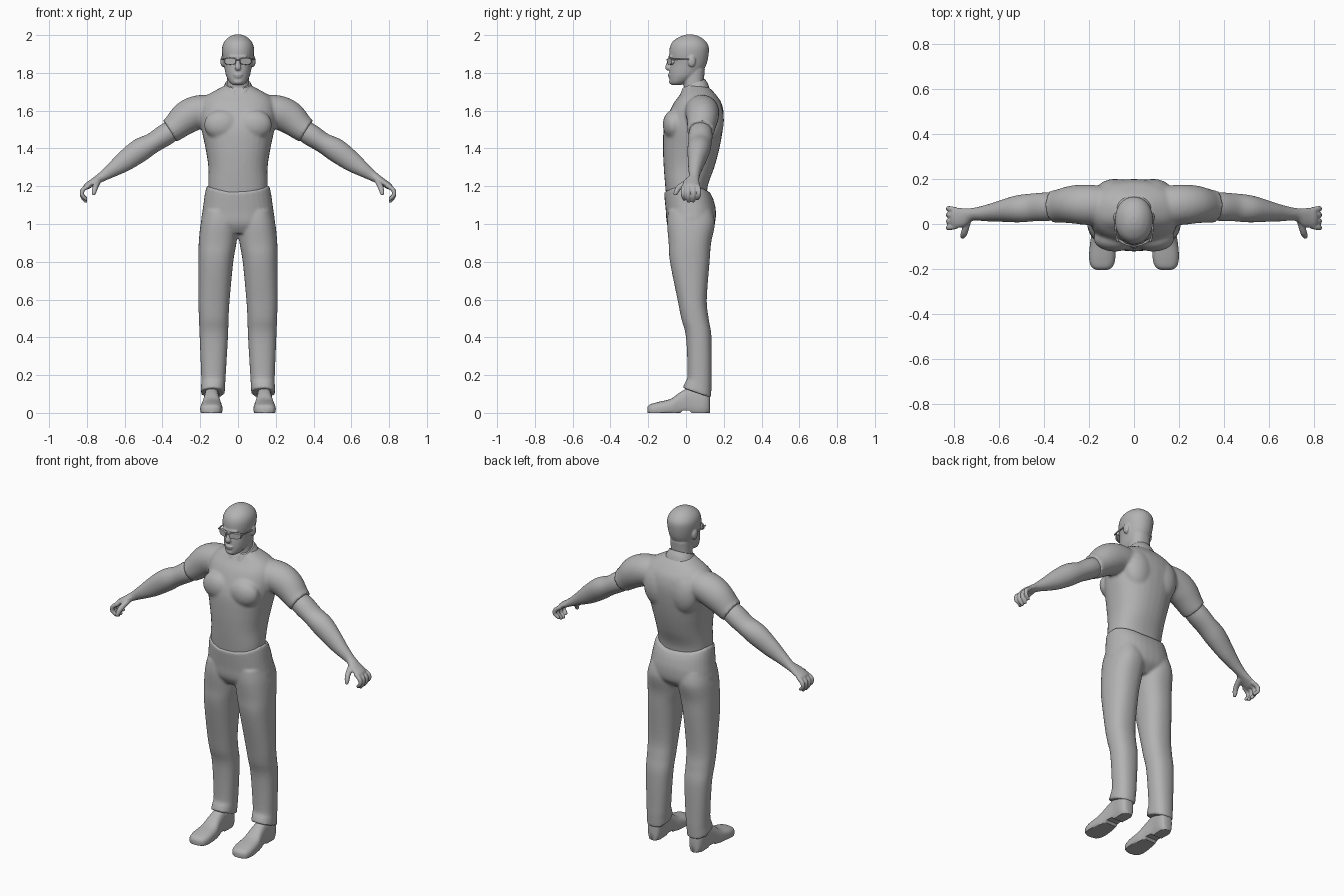
import bpy, bmesh, math
from mathutils import Vector, Matrix

cube = bpy.data.objects.get("Cube")
if cube:
    bpy.data.objects.remove(cube, do_unlink=True)

SIDES = 32
grey = bpy.data.materials.new("plain grey")
grey.use_nodes = True
grey.diffuse_color = (.45, .45, .45, 1)
for node in grey.node_tree.nodes:
    if node.type == 'BSDF_PRINCIPLED':
        node.inputs["Base Color"].default_value = grey.diffuse_color


def smooth_rows(rows, steps):
    """Pass a smooth spline through rows of numbers."""
    padded = [rows[0]] + list(rows) + [rows[-1]]
    result = []
    for i in range(len(rows) - 1):
        quad = padded[i:i + 4]
        for k in range(steps):
            t = k / steps
            result.append([
                b + .5 * t * (c - a + t * (2 * a - 5 * b + 4 * c - d + t * (3 * (b - c) + d - a)))
                for a, b, c, d in zip(*quad)])
    result.append(list(rows[-1]))
    return result


def skin_rings(bm, rings):
    loops = [[bm.verts.new(p) for p in ring] for ring in rings]
    for low, high in zip(loops, loops[1:]):
        for i in range(len(low)):
            j = (i + 1) % len(low)
            bm.faces.new((low[i], low[j], high[j], high[i]))
    bm.faces.new(loops[0][::-1])
    bm.faces.new(loops[-1])


def circle(power=2):
    """Unit superellipse points."""
    for k in range(SIDES):
        a = 2 * math.pi * k / SIDES
        yield [math.copysign(abs(f) ** (2 / power), f) for f in (math.cos(a), math.sin(a))]


def stack(bm, rows, side=1, axis='Z', power=2.3, steps=5):
    """Parallel rings; each row is (position, x from, x to, other from, other to)."""
    rings = []
    for w, x0, x1, b0, b1 in smooth_rows(rows, steps):
        ring = []
        for c, s in circle(power):
            x = side * ((x0 + x1) / 2 + c * (x1 - x0) / 2)
            b = (b0 + b1) / 2 + s * (b1 - b0) / 2
            ring.append((x, b, w) if axis == 'Z' else (x, w, b))
        rings.append(ring)
    skin_rings(bm, rings)


def centred(rows):
    """Turn (z, half width, front, back) into rows for stack."""
    return [(z, -r, r, f, b) for z, r, f, b in rows]


def tube(bm, rows, side=1, steps=5):
    """Rings across a path; each row is (x, y, z, depth radius, height radius)."""
    rows = smooth_rows(rows, steps)
    points = [Vector((side * r[0], r[1], r[2])) for r in rows]
    whole = (points[-1] - points[0]).normalized()
    guide = Vector((1, 0, 0)) if abs(whole.y) > .9 else Vector((0, 1, 0))
    rings = []
    for i, p in enumerate(points):
        t = (points[min(i + 1, len(points) - 1)] - points[max(i - 1, 0)]).normalized()
        a = (guide - t * guide.dot(t)).normalized()
        b = t.cross(a)
        rings.append([p + a * c * rows[i][3] + b * s * rows[i][4] for c, s in circle()])
    skin_rings(bm, rings)


def blob(bm, centre, radii, side=1):
    place = Matrix.Translation((side * centre[0], centre[1], centre[2]))
    bmesh.ops.create_uvsphere(bm, u_segments=24, v_segments=16, radius=1,
                              matrix=place @ Matrix.Diagonal((*radii, 1)))


def finish(bm, name, voxel=0, relax=3):
    """Make the object; a voxel size fuses its overlapping pieces."""
    bmesh.ops.recalc_face_normals(bm, faces=bm.faces)
    mesh = bpy.data.meshes.new(name)
    bm.to_mesh(mesh)
    bm.free()
    mesh.materials.append(grey)
    obj = bpy.data.objects.new(name, mesh)
    bpy.context.collection.objects.link(obj)
    if voxel:
        fuse = obj.modifiers.new("fuse", 'REMESH')
        fuse.mode = 'VOXEL'
        fuse.voxel_size = voxel
        fuse.use_smooth_shade = True
        soften = obj.modifiers.new("soften", 'SMOOTH')
        soften.factor = .5
        soften.iterations = relax
    else:
        bpy.ops.object.select_all(action='DESELECT')
        obj.select_set(True)
        bpy.context.view_layer.objects.active = obj
        bpy.ops.object.shade_smooth_by_angle(angle=math.radians(40))
    return obj


# Shirt: torso, chest, shoulder blades and short sleeves
bm = bmesh.new()
stack(bm, centred([
    (1.1, .15, -.1, .11), (1.2, .157, -.11, .115), (1.3, .157, -.118, .15),
    (1.4, .172, -.122, .177), (1.5, .193, -.118, .195), (1.58, .203, -.093, .2),
    (1.64, .195, -.065, .188), (1.68, .165, -.035, .162), (1.715, .105, -.015, .13),
    (1.735, .065, -.005, .1)]))
sleeve = [(.1, .08, 1.6, .085, .08), (.2, .085, 1.595, .09, .088), (.27, .087, 1.565, .085, .088),
          (.335, .08, 1.51, .074, .071), (.362, .078, 1.492, .073, .067)]
for side in (1, -1):
    tube(bm, sleeve, side)
    blob(bm, (.085, -.065, 1.525), (.095, .058, .08), side)
    blob(bm, (.085, .135, 1.55), (.09, .066, .12), side)
finish(bm, "shirt", .009, 5)

# Collar: higher at the nape, notched in front
bm = bmesh.new()
stack(bm, centred([(1.68, .095, -.045, .125), (1.71, .082, -.035, .115), (1.74, .067, -.022, .1)]))
for v in bm.verts:
    v.co.z += (v.co.y - .03) * .4
    if v.co.y < 0:
        v.co.z -= .03 * max(0, 1 - abs(v.co.x) / .025)
finish(bm, "collar")

# Trousers: pelvis and two legs with slanted hems
bm = bmesh.new()
stack(bm, centred([(.95, .12, -.07, .1), (1, .19, -.1, .15), (1.07, .188, -.107, .158),
                   (1.13, .177, -.113, .145), (1.165, .166, -.116, .128)]))
leg = [(.105, .07, .198, -.018, .132), (.15, .068, .195, -.005, .135), (.2, .065, .195, .008, .136),
       (.4, .053, .203, 0, .135), (.5, .05, .207, -.025, .12), (.6, .044, .21, -.045, .11),
       (.8, .025, .21, -.085, .125), (.9, .008, .208, -.092, .133), (1, 0, .198, -.1, .153),
       (1.07, .01, .18, -.095, .14)]
for side in (1, -1):
    stack(bm, leg, side)
for v in bm.verts:
    if v.co.z < .2:
        v.co.z += (.06 - v.co.y) * .35 * (.2 - v.co.z) / .095
    elif v.co.z > 1.1:
        v.co.z += 1.4 * v.co.x ** 2 * (v.co.z - 1.1) / .065
finish(bm, "trousers", .008, 3)

# Shoes with a flat sole and raised arch
shoe = [(-.205, .12, .165, 0, .03), (-.19, .095, .19, -.015, .045), (-.15, .083, .2, -.02, .057),
        (-.08, .085, .195, -.02, .075), (-.03, .095, .185, -.02, .11), (.03, .1, .178, -.02, .14),
        (.09, .097, .18, -.02, .14), (.118, .105, .17, -.01, .12), (.126, .12, .155, 0, .09)]
for side, label in ((1, "left"), (-1, "right")):
    bm = bmesh.new()
    stack(bm, shoe, side, 'Y', 2.6)
    for v in bm.verts:
        v.co.z = max(v.co.z, .012 if -.02 < v.co.y < .02 else 0)
    finish(bm, label + "_shoe")

# Bare arms with palm, curled fingers and thumb
arm = [(.3, .08, 1.525, .05, .05), (.38, .077, 1.475, .063, .058), (.45, .074, 1.43, .062, .054),
       (.52, .067, 1.39, .06, .062), (.6, .056, 1.332, .046, .054), (.66, .048, 1.29, .036, .04),
       (.72, .043, 1.25, .028, .026), (.765, .03, 1.222, .042, .02), (.8, .025, 1.2, .043, .017),
       (.81, .025, 1.19, .036, .012)]
thumb = [(.74, .02, 1.228, .016, .016), (.755, -.035, 1.195, .015, .015),
         (.763, -.054, 1.165, .012, .012), (.762, -.058, 1.152, .007, .007)]
for side, label in ((1, "left"), (-1, "right")):
    bm = bmesh.new()
    tube(bm, arm, side)
    tube(bm, thumb, side)
    for i in range(4):
        y = -.01 + .024 * i
        drop = .012 * abs(i - 1.4)
        spread = .004 * (i - 1.5)
        tube(bm, [(.79, y, 1.203, .012, .012), (.822, y + spread, 1.18, .012, .012),
                  (.825, y + spread, 1.145 + drop / 2, .011, .011),
                  (.808, y, 1.118 + drop, .01, .01), (.802, y, 1.108 + drop, .006, .006)], side)
    finish(bm, label + "_arm", .005, 2)

# Head: skull, neck, nose, brow, lips and ears
bm = bmesh.new()
stack(bm, centred([
    (1.735, .025, -.076, -.03), (1.75, .044, -.085, .01), (1.78, .061, -.088, .06),
    (1.81, .069, -.088, .09), (1.85, .076, -.084, .11), (1.9, .084, -.089, .12),
    (1.94, .083, -.084, .12), (1.97, .069, -.066, .102), (1.993, .042, -.03, .07),
    (2.003, .014, .005, .035)]), power=2.1)
stack(bm, centred([(1.65, .075, -.01, .115), (1.73, .06, -.012, .095), (1.82, .06, -.02, .1)]))
tube(bm, [(0, -.08, 1.875, .012, .01), (0, -.09, 1.85, .013, .011),
          (0, -.096, 1.828, .014, .017), (0, -.092, 1.815, .008, .012)])
blob(bm, (0, -.076, 1.885), (.05, .017, .012))
blob(bm, (0, -.084, 1.79), (.026, .013, .006))
blob(bm, (0, -.083, 1.779), (.022, .012, .006))
blob(bm, (0, -.076, 1.753), (.024, .014, .014))
for side in (1, -1):
    blob(bm, (.081, .03, 1.862), (.012, .021, .031), side)
finish(bm, "head", .0045, 3)

# Glasses: wrapped lenses, bridge and temples
bm = bmesh.new()
for side in (1, -1):
    stack(bm, [(-.1, .012, .07, 1.845, 1.878), (-.088, .01, .072, 1.843, 1.88)], side, 'Y', 3, 2)
    tube(bm, [(.07, -.09, 1.872, .004, .004), (.08, -.05, 1.872, .004, .004),
              (.086, .025, 1.872, .004, .004)], side)
tube(bm, [(-.016, -.098, 1.868, .004, .004), (0, -.1, 1.87, .004, .004), (.016, -.098, 1.868, .004, .004)])
for v in bm.verts:
    if v.co.y < -.08:
        v.co.y += 5 * v.co.x ** 2
finish(bm, "glasses")
